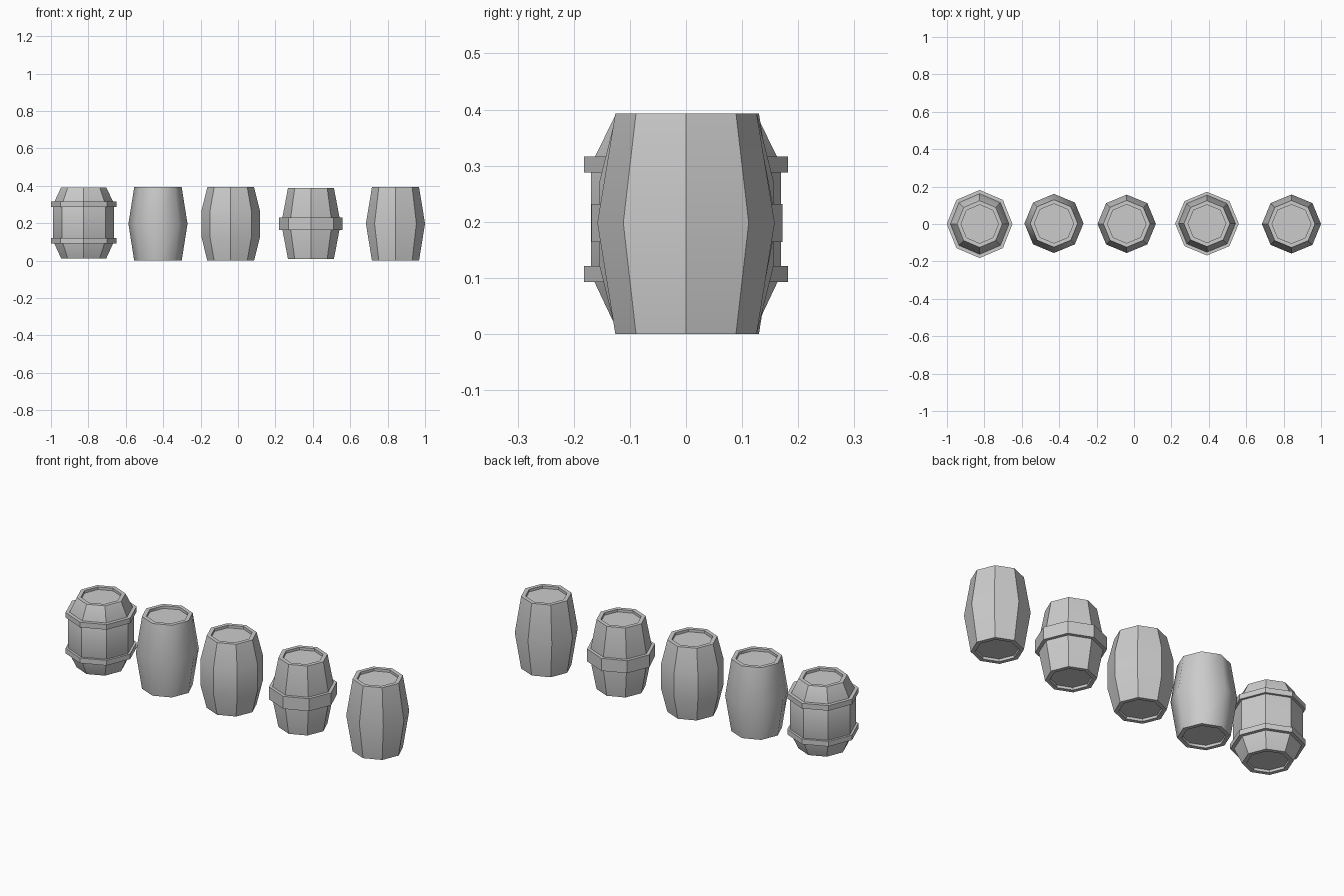
import bpy, bmesh
from math import radians, cos, sin, tau

if "Cube" in bpy.data.objects:
    bpy.data.objects.remove(bpy.data.objects["Cube"])

SIDES = 8


def lathe(name, profile, loc, scale=(1, 1), angle=30, caps=True):
    """Turn a (radius, z) profile into an eight-sided solid."""
    bm = bmesh.new()
    rings = [[bm.verts.new((r * cos(tau * i / SIDES) * scale[0],
                            r * sin(tau * i / SIDES) * scale[1], z))
              for i in range(SIDES)] for r, z in profile]
    for a, b in zip(rings, rings[1:]):
        for i in range(SIDES):
            j = (i + 1) % SIDES
            bm.faces.new((a[i], a[j], b[j], b[i]))
    if caps:
        bm.faces.new(rings[0][::-1])
        bm.faces.new(rings[-1])
    mesh = bpy.data.meshes.new(name)
    bm.to_mesh(mesh)
    bm.free()
    obj = bpy.data.objects.new(name, mesh)
    bpy.context.collection.objects.link(obj)
    obj.location = (*loc, 0)
    bpy.ops.object.select_all(action='DESELECT')
    obj.select_set(True)
    bpy.context.view_layer.objects.active = obj
    bpy.ops.object.shade_smooth_by_angle(angle=radians(angle))
    return obj


def barrel(name, loc, side, scale=(1, 1), angle=30, lip=0.022, depth=0.014):
    """Barrel body whose lid and base are recessed inside a rim."""
    (rb, zb), (rt, zt) = side[0], side[-1]
    bottom = [(rb - lip, zb + depth), (rb - lip, zb)]
    top = [(rt - lip, zt), (rt - lip, zt - depth)]
    lathe(name, bottom + side + top, loc, scale, angle)


def hoop(name, loc, r_in, r_out, z0, z1, scale=(1, 1)):
    """Raised band whose inner edge sinks into the body."""
    lathe(name, [(r_in, z0), (r_out, z0), (r_out, z1), (r_in, z1)],
          loc, scale, caps=False)


# Straight-walled barrel with two hoops
loc, squash = (-0.825, 0.0), (0.965, 1)
barrel("two_hoop_barrel", loc,
       [(0.125, 0.012), (0.169, 0.105), (0.169, 0.302), (0.125, 0.392)], squash)
for label, z0 in (("lower", 0.093), ("upper", 0.288)):
    hoop(label + "_hoop", loc, 0.16, 0.182, z0, z0 + 0.028, squash)

# Rounded barrel with smooth sides
barrel("smooth_barrel", (-0.428, 0.003),
       [(0.127, 0.0), (0.158, 0.197), (0.127, 0.393)], angle=50)

# Barrel with a straight middle
barrel("straight_middle_barrel", (-0.039, 0.001),
       [(0.125, 0.0), (0.156, 0.125), (0.156, 0.268), (0.125, 0.393)])

# Barrel with one wide central hoop
loc = (0.39, 0.002)
barrel("one_hoop_barrel", loc,
       [(0.123, 0.01), (0.159, 0.198), (0.123, 0.388)])
hoop("middle_hoop", loc, 0.145, 0.17, 0.164, 0.232)

# Plain faceted barrel
barrel("plain_barrel", (0.842, 0.0),
       [(0.126, 0.0), (0.158, 0.198), (0.126, 0.393)])
